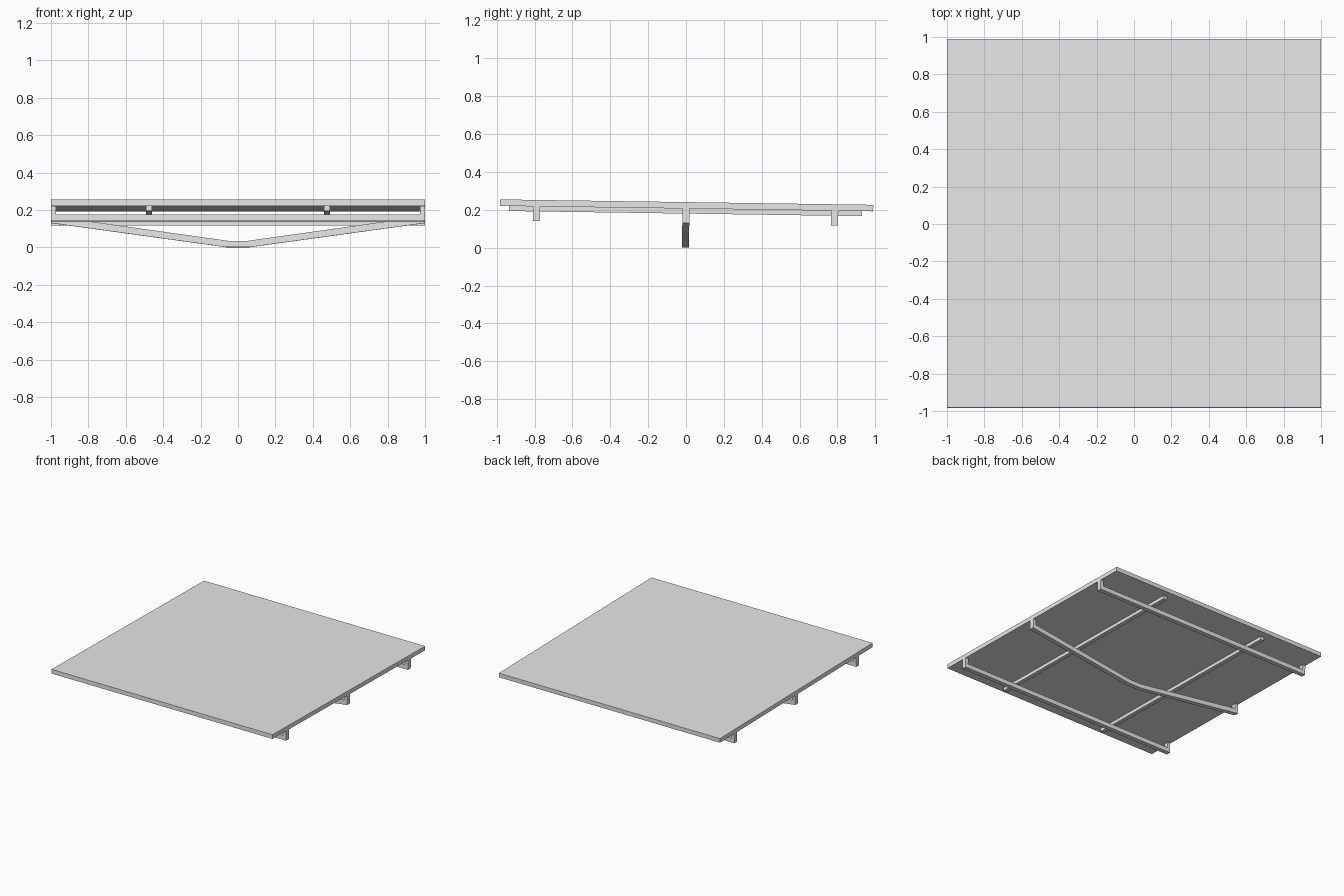
import bpy
import bmesh
import math
from mathutils import Matrix

if "Cube" in bpy.data.objects:
    bpy.data.objects.remove(bpy.data.objects["Cube"], do_unlink=True)

TILT = Matrix.Rotation(-0.0145, 4, 'X')   # the whole panel slopes down to the back

grey = bpy.data.materials.new("light_grey")
grey.use_nodes = True
grey.diffuse_color = (0.8, 0.8, 0.8, 1)
grey.node_tree.nodes["Principled BSDF"].inputs["Base Color"].default_value = (0.8, 0.8, 0.8, 1)


def extrude_profile(name, profile, y0, y1):
    """Extrude an (x, z) outline from y0 to y1, then apply the tilt."""
    bm = bmesh.new()
    face = bm.faces.new([bm.verts.new((x, y0, z)) for x, z in profile])
    ext = bmesh.ops.extrude_face_region(bm, geom=[face])
    verts = [v for v in ext["geom"] if isinstance(v, bmesh.types.BMVert)]
    bmesh.ops.translate(bm, verts=verts, vec=(0, y1 - y0, 0))
    bmesh.ops.recalc_face_normals(bm, faces=bm.faces)
    bm.transform(TILT)
    mesh = bpy.data.meshes.new(name)
    bm.to_mesh(mesh)
    bm.free()
    mesh.materials.append(grey)
    obj = bpy.data.objects.new(name, mesh)
    bpy.context.collection.objects.link(obj)
    return obj


def rect(x0, x1, z0, z1):
    return [(x0, z0), (x1, z0), (x1, z1), (x0, z1)]


def mirrored(half):
    """Close a right-hand half outline with its mirror image."""
    return half + [(-x, z) for x, z in reversed(half)]


UNDER = 0.2065    # underside of the panel
POST = 0.974      # inner face of the end posts
BAR = 0.0185      # half width of a cross beam

# Flat panel
extrude_profile("panel", rect(-1, 1, UNDER, 0.2405), -0.986, 0.986)

# Two rails running front to back under the panel
for side, x in (("right", -0.475), ("left", 0.475)):
    extrude_profile("rail_" + side, rect(x - 0.0165, x + 0.0165, 0.180, UNDER), -0.938, 0.926)

# Straight cross beams with upturned ends
straight = mirrored([(1, 0.1285), (1, UNDER), (POST, UNDER), (POST, 0.1635)])
for name, y in (("front_beam", -0.792), ("back_beam", 0.783)):
    extrude_profile(name, straight, y - BAR, y + BAR)

# Middle beam, bent down to a short flat at its centre
bent = mirrored([(0.06, 0.0005), (1, 0.130), (1, UNDER), (POST, UNDER),
                 (POST, 0.164), (0.055, 0.035)])
extrude_profile("middle_beam", bent, -0.003 - BAR, -0.003 + BAR)
